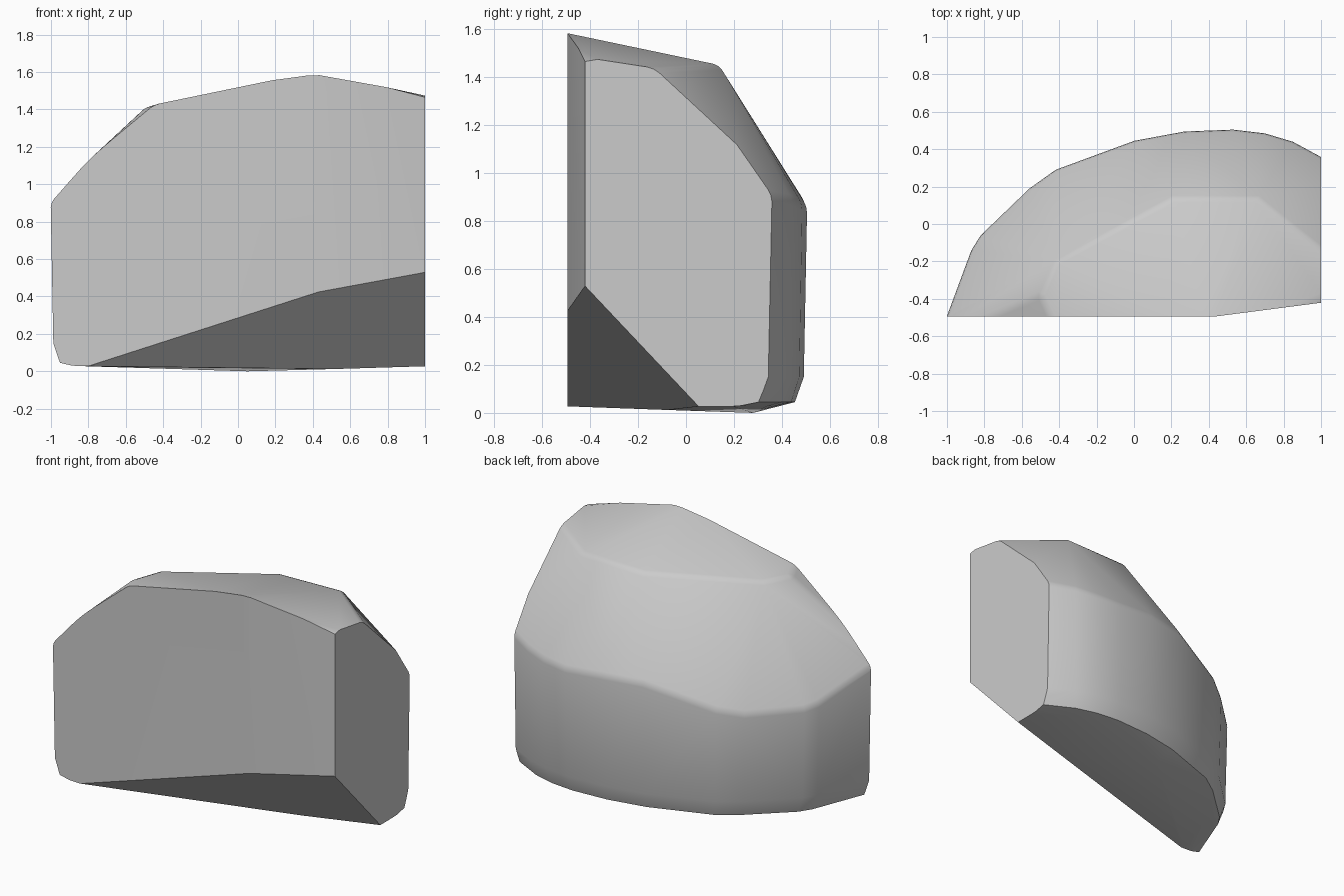
import bpy, bmesh, math
from mathutils import Vector

cube = bpy.data.objects.get("Cube")
if cube:
    bpy.data.objects.remove(cube, do_unlink=True)

# Plain stone colour
stone = bpy.data.materials.new("stone_grey")
stone.use_nodes = True
grey = (0.6, 0.6, 0.6, 1)
stone.diffuse_color = grey
stone.node_tree.nodes["Principled BSDF"].inputs["Base Color"].default_value = grey

FRONT, SIDE = -0.6, 1.2   # rough stone reaches past the cut faces

# Wall outline seen from above, with the height of the shoulder ridge
wall = [(-1.04, FRONT, 0.91), (-1.0, -0.49, 0.9), (-0.87, -0.14, 0.76),
        (-0.82, -0.06, 0.74), (-0.56, 0.19, 0.73), (-0.42, 0.29, 0.76),
        (0.0, 0.445, 0.88), (0.27, 0.495, 0.88), (0.53, 0.505, 0.86),
        (0.7, 0.485, 0.87), (0.85, 0.44, 0.89), (SIDE, 0.25, 0.93)]

# Crown: rim of the sloping top and its high front line
crown = [(-0.42, -0.2, 1.42), (0.21, 0.14, 1.44), (0.66, 0.14, 1.45),
         (SIDE, -0.29, 1.43), (-0.5, -0.38, 1.41), (-0.4, FRONT, 1.44),
         (0.4, FRONT, 1.605), (SIDE, FRONT, 1.38)]

points = list(crown)
middle = Vector((0.2, -0.3))
for x, y, ridge in wall:
    inward = (middle - Vector((x, y))).normalized()
    points.append((x, y, ridge))
    for inset, z in ((0.015, 0.15), (0.055, 0.045), (0.13, 0.03)):
        points.append((x + inward.x * inset, y + inward.y * inset, z))
points += [(0.05, 0.28, 0.0), (SIDE, FRONT, 0.03)]

# Rough stone as a hull
bm = bmesh.new()
for p in points:
    bm.verts.new(p)
hull = bmesh.ops.convex_hull(bm, input=bm.verts[:])
bmesh.ops.delete(bm, geom=[v for v in bm.verts if not v.link_faces], context='VERTS')
bmesh.ops.dissolve_limit(bm, angle_limit=math.radians(2),
                         verts=bm.verts[:], edges=bm.edges[:])


def worn(edge):
    a, b = (v.co for v in edge.verts)
    on_cut = max(a.y, b.y) < FRONT + 0.01 or min(a.x, b.x) > SIDE - 0.01
    high = min(a.z, b.z) > 0.5
    return high and not on_cut and edge.calc_face_angle(0) > math.radians(24)


# Soften the shoulder and crown ridges
bmesh.ops.bevel(bm, geom=[e for e in bm.edges if worn(e)], offset=0.025,
                offset_type='OFFSET', segments=2, profile=0.5,
                affect='EDGES', clamp_overlap=True)

# Clean split faces: front, angled front, side, undercut
cuts = [((0, -0.495, 0), (0, -1, 0)),
        ((0.43, -0.495, 0), (0.13, -1, 0)),
        ((1, 0, 0), (1, 0, 0)),
        ((0, 0, -0.239), (0.322, -1.06, -1))]
for co, no in cuts:
    bmesh.ops.bisect_plane(bm, geom=bm.verts[:] + bm.edges[:] + bm.faces[:],
                           dist=0.0001, plane_co=co, plane_no=Vector(no).normalized(),
                           clear_outer=True)
    bmesh.ops.holes_fill(bm, edges=[e for e in bm.edges if e.is_boundary], sides=0)
bmesh.ops.recalc_face_normals(bm, faces=bm.faces[:])

mesh = bpy.data.meshes.new("rock")
bm.to_mesh(mesh)
bm.free()
mesh.materials.append(stone)
rock = bpy.data.objects.new("rock", mesh)
bpy.context.collection.objects.link(rock)

# Smooth worn surfaces, sharp split edges
bpy.ops.object.select_all(action='DESELECT')
rock.select_set(True)
bpy.context.view_layer.objects.active = rock
bpy.ops.object.shade_smooth_by_angle(angle=math.radians(38))
